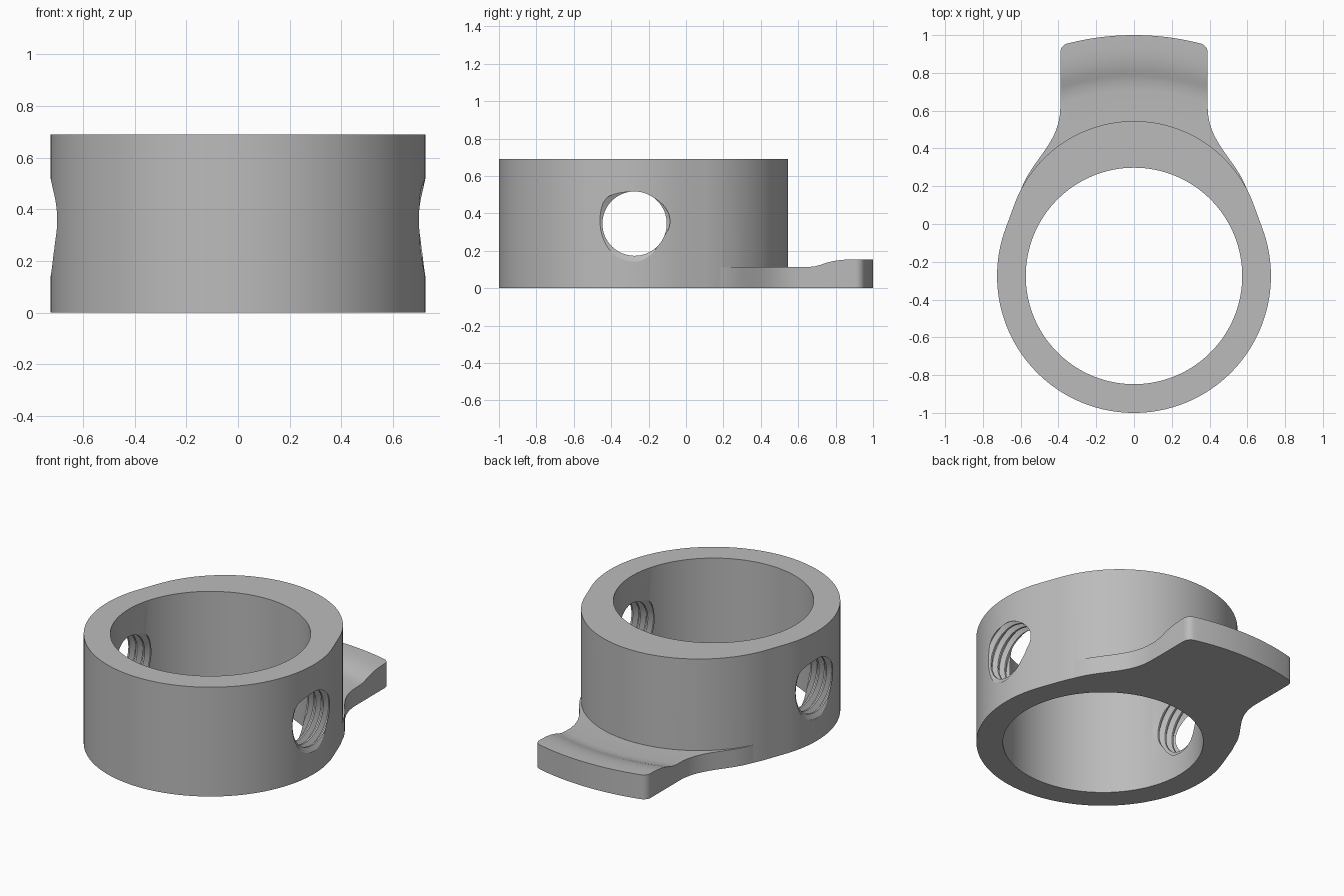
import bpy, bmesh
from math import sin, cos, pi, asin, radians, sqrt
from mathutils import Vector
from mathutils.geometry import interpolate_bezier

if "Cube" in bpy.data.objects:
    bpy.data.objects.remove(bpy.data.objects["Cube"], do_unlink=True)

metal = bpy.data.materials.new("grey_metal")
metal.use_nodes = True
metal.diffuse_color = (0.5, 0.5, 0.5, 1)
metal.node_tree.nodes["Principled BSDF"].inputs["Base Color"].default_value = (0.5, 0.5, 0.5, 1)

HEIGHT = 0.69
RING_Y, RING_R, BORE_R = -0.275, 0.725, 0.573
BACK_Y, BACK_R = -0.13, 0.675
SWEEP_Y, TIP_R = -0.42, 1.42


def finish(name, bm):
    bmesh.ops.recalc_face_normals(bm, faces=bm.faces)
    mesh = bpy.data.meshes.new(name)
    bm.to_mesh(mesh)
    bm.free()
    mesh.materials.append(metal)
    obj = bpy.data.objects.new(name, mesh)
    bpy.context.collection.objects.link(obj)
    return obj


def arc(cy, r, start, end, n, cx=0):
    return [(cx + r * cos(start + (end - start) * i / n),
             cy + r * sin(start + (end - start) * i / n)) for i in range(n + 1)]


def prism(name, outline, bottom, top):
    bm = bmesh.new()
    face = bm.faces.new([bm.verts.new((x, y, bottom)) for x, y in outline])
    new = bmesh.ops.extrude_face_region(bm, geom=[face])["geom"]
    bmesh.ops.translate(bm, vec=(0, 0, top - bottom),
                        verts=[v for v in new if isinstance(v, bmesh.types.BMVert)])
    return finish(name, bm)


def combine(target, other, operation):
    mod = target.modifiers.new("combine", "BOOLEAN")
    mod.operation, mod.solver, mod.object = operation, "EXACT", other
    bpy.context.view_layer.objects.active = target
    bpy.ops.object.modifier_apply(modifier=mod.name)
    bpy.data.objects.remove(other, do_unlink=True)


def thread_cutter(name, side, pitch=0.052, crest=0.172, root=0.202, n=64, turns=6):
    """Helical plug along x, crossing one wall of the collar."""
    bm = bmesh.new()
    radii = (crest, crest, root, root)
    offsets = (0, 0.2, 0.5, 0.65)
    grid = {}

    def vert(i, k):
        if i == n:
            i, k = 0, k + 4
        if (i, k) not in grid:
            t, r = 2 * pi * i / n, radii[k % 4]
            x = 0.45 + pitch * (k // 4 + offsets[k % 4] + i / n)
            grid[i, k] = bm.verts.new((side * x, RING_Y + side * r * cos(t), HEIGHT / 2 + r * sin(t)))
        return grid[i, k]

    for i in range(n):
        for k in range(4 * turns):
            bm.faces.new((vert(i, k), vert(i + 1, k), vert(i + 1, k + 1), vert(i, k + 1)))
    # close both ends with cones
    tips = [bm.verts.new((side * x, RING_Y, HEIGHT / 2)) for x in (0.4, 0.9)]
    for e in [e for e in bm.edges if e.is_boundary]:
        outer = abs(e.verts[0].co.x + e.verts[1].co.x) / 2 > 0.63
        bm.faces.new((e.verts[0], e.verts[1], tips[outer]))
    return finish(name, bm)


# Collar: two arcs of different size joined by tangents
a = asin((RING_R - BACK_R) / (BACK_Y - RING_Y))
collar = prism("threaded_collar",
               arc(BACK_Y, BACK_R, a, pi - a, 64) + arc(RING_Y, RING_R, pi - a, 2 * pi + a, 96),
               0, HEIGHT)

# Tab outline: flared neck, straight side, rounded corner, curved tip
neck = [(p.x, p.y) for p in interpolate_bezier(
    Vector((0.604, 0.165)), Vector((0.55, 0.34)), Vector((0.39, 0.42)), Vector((0.39, 0.62)), 20)]
corner_r = 0.05
corner_x = 0.39 - corner_r
corner_y = SWEEP_Y + sqrt((TIP_R - corner_r) ** 2 - corner_x ** 2)
lean = asin(corner_x / (TIP_R - corner_r))
right_half = neck + arc(corner_y, corner_r, 0, pi / 2 - lean, 8, corner_x)
tip = arc(SWEEP_Y, TIP_R, pi / 2 - lean, pi / 2 + lean, 24)[1:-1]
left_half = [(-x, y) for x, y in reversed(right_half)]
tab = prism("tab", right_half + tip + left_half, -0.1, 0.4)

# Raised lip on the tab: height profile swept about a distant axis
profile = [(0, 0), (1.6, 0), (1.6, 0.154), (1.36, 0.154), (1.31, 0.151), (1.27, 0.145),
           (1.235, 0.136), (1.205, 0.125), (1.175, 0.116), (1.13, 0.112), (0, 0.112)]
bm = bmesh.new()
loop = [bm.verts.new((r, SWEEP_Y, z)) for r, z in profile]
edges = [bm.edges.new(pair) for pair in zip(loop, loop[1:])]
bmesh.ops.spin(bm, geom=loop + edges, cent=(0, SWEEP_Y, 0), axis=(0, 0, 1),
               angle=2 * pi, steps=192, use_duplicate=False)
bmesh.ops.remove_doubles(bm, verts=bm.verts, dist=0.0001)
combine(tab, finish("lip_sweep", bm), "INTERSECT")
combine(collar, tab, "UNION")

# Bore and the two threaded side holes
combine(collar, prism("bore", arc(RING_Y, BORE_R, 0, 2 * pi, 128)[:-1], -0.2, 1), "DIFFERENCE")
for side in (1, -1):
    combine(collar, thread_cutter("thread", side), "DIFFERENCE")

bpy.ops.object.select_all(action="DESELECT")
collar.select_set(True)
bpy.context.view_layer.objects.active = collar
bpy.ops.object.shade_smooth_by_angle(angle=radians(25))
